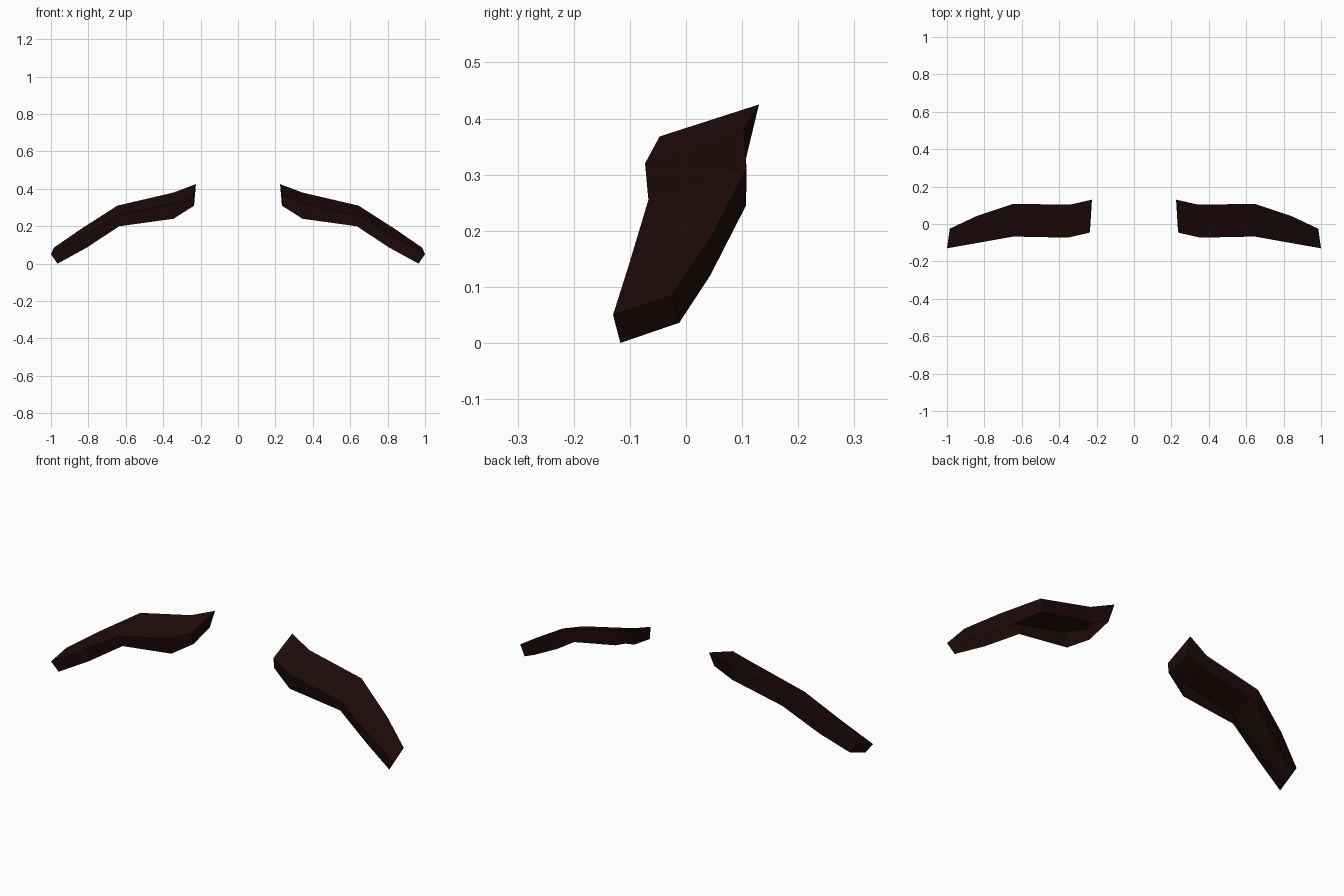
import bpy
import bmesh
from mathutils import Vector

default_cube = bpy.data.objects.get("Cube")
if default_cube:
    bpy.data.objects.remove(default_cube, do_unlink=True)


def make_material(name, colour):
    material = bpy.data.materials.new(name)
    material.use_nodes = True
    material.diffuse_color = colour
    shader = next(n for n in material.node_tree.nodes if n.type == "BSDF_PRINCIPLED")
    shader.inputs["Base Color"].default_value = colour
    shader.inputs["Roughness"].default_value = 0.9
    return material


dark_brown = make_material("dark_brown", (0.013, 0.003, 0.003, 1))

# Four-cornered sections from the inner end to the outer tip:
# bottom front, top front, top back, bottom back
sections = [
    [(.235, -.035, .31), (.24, -.047, .368), (.225, .13, .425), (.235, .1, .345)],
    [(.345, -.062, .24), (.355, -.073, .32), (.345, .103, .38), (.34, .1, .3)],
    [(.635, -.055, .2), (.645, -.067, .255), (.645, .108, .31), (.635, .107, .245)],
    [(.81, -.085, .085), (.83, -.1, .145), (.84, .043, .185), (.81, .043, .12)],
    [(.965, -.117, 0), (1, -.13, .05), (.985, -.025, .085), (.95, -.012, .036)],
]


def make_brow(name, side):
    """Loft the sections into a flat-faced shell, open underneath."""
    bm = bmesh.new()
    rings = []
    for section in sections:
        ring = [bm.verts.new(Vector((x * side, y, z))) for x, y, z in section]
        rings.append(ring)

    # Front, top and back faces along the length
    for inner, outer in zip(rings, rings[1:]):
        for i in range(len(inner) - 1):
            bm.faces.new((inner[i], inner[i + 1], outer[i + 1], outer[i]))

    # Closed ends
    bm.faces.new(rings[0])
    bm.faces.new(rings[-1])
    bmesh.ops.recalc_face_normals(bm, faces=bm.faces)

    mesh = bpy.data.meshes.new(name)
    bm.to_mesh(mesh)
    bm.free()
    mesh.materials.append(dark_brown)
    brow = bpy.data.objects.new(name, mesh)
    bpy.context.collection.objects.link(brow)
    return brow


make_brow("left_eyebrow", 1)
make_brow("right_eyebrow", -1)
